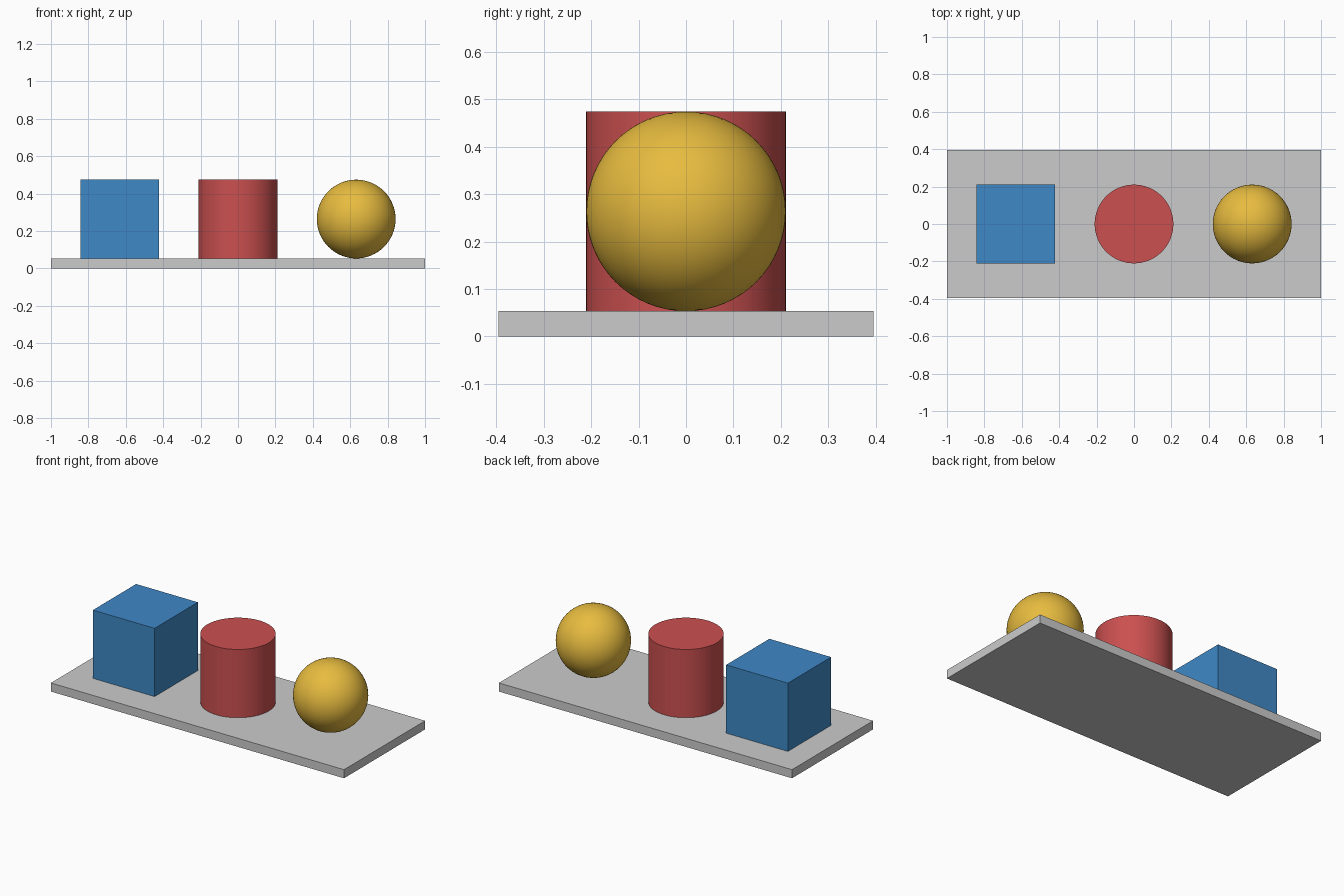
import bpy

cube = bpy.data.objects.get("Cube")
if cube:
    bpy.data.objects.remove(cube, do_unlink=True)

LENGTH, DEPTH, THICK = 2.0, 0.79, 0.053   # base slab
SIZE = 0.421                              # width and height of each solid
SPACING = 0.632                           # distance between solids
MID_Z = THICK + SIZE / 2


def paint(obj, name, rgb):
    mat = bpy.data.materials.new(name)
    mat.use_nodes = True
    color = (*rgb, 1.0)
    mat.diffuse_color = color
    for node in mat.node_tree.nodes:
        if node.type == "BSDF_PRINCIPLED":
            node.inputs["Base Color"].default_value = color
    obj.data.materials.append(mat)


def finish(name):
    obj = bpy.context.object
    obj.name = obj.data.name = name
    return obj


def add_box(name, size, location):
    bpy.ops.mesh.primitive_cube_add(size=1, location=location)
    obj = finish(name)
    obj.scale = size
    bpy.ops.object.transform_apply(location=False, rotation=False, scale=True)
    return obj


# Base slab
add_box("base_plate", (LENGTH, DEPTH, THICK), (0, 0, THICK / 2))

# Blue block
block = add_box("blue_block", (SIZE, SIZE, SIZE), (-SPACING, 0, MID_Z))
paint(block, "blue", (0.05, 0.25, 0.57))

# Red cylinder
bpy.ops.mesh.primitive_cylinder_add(vertices=64, radius=SIZE / 2, depth=SIZE,
                                    location=(0, 0, MID_Z))
cylinder = finish("red_cylinder")
bpy.ops.object.shade_smooth_by_angle()
paint(cylinder, "red", (0.6, 0.08, 0.08))

# Yellow ball
bpy.ops.mesh.primitive_uv_sphere_add(segments=64, ring_count=32, radius=SIZE / 2,
                                     location=(SPACING, 0, MID_Z))
ball = finish("yellow_ball")
bpy.ops.object.shade_smooth()
paint(ball, "yellow", (0.8, 0.5, 0.05))
